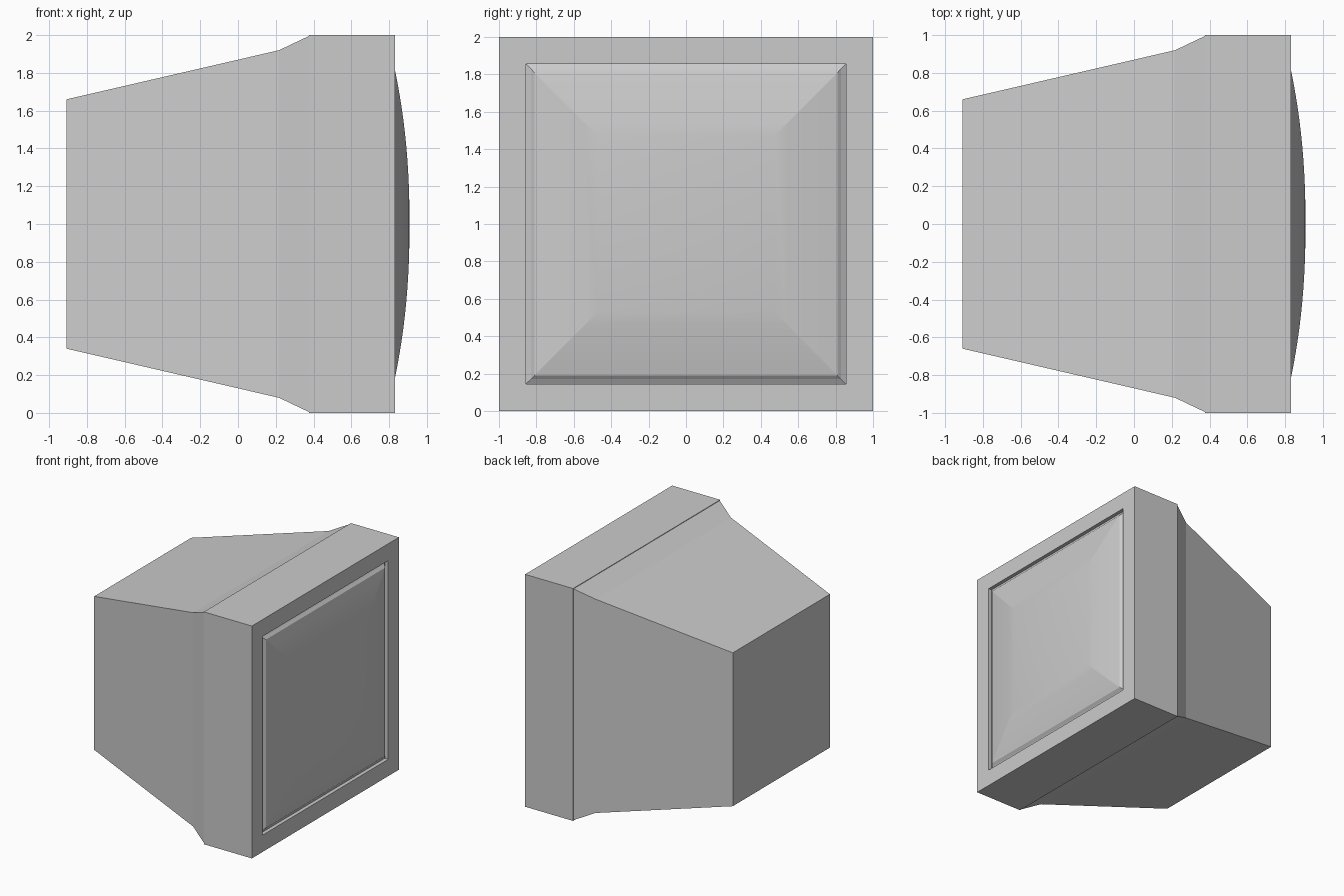
import bpy, bmesh, math

if "Cube" in bpy.data.objects:
    bpy.data.objects.remove(bpy.data.objects["Cube"])


def square_loft(name, profile, cap_start=False, cap_end=False):
    """Skin square rings given as (x, half width), centred on z = 1."""
    bm = bmesh.new()
    rings = []
    for x, h in profile:
        corners = ((-h, -h), (h, -h), (h, h), (-h, h))
        rings.append([bm.verts.new((x, y, 1 + z)) for y, z in corners])
    for a, b in zip(rings, rings[1:]):
        for i in range(4):
            j = (i + 1) % 4
            bm.faces.new((a[i], a[j], b[j], b[i]))
    if cap_start:
        bm.faces.new(rings[0][::-1])
    if cap_end:
        bm.faces.new(rings[-1])
    bm.normal_update()
    mesh = bpy.data.meshes.new(name)
    bm.to_mesh(mesh)
    bm.free()
    obj = bpy.data.objects.new(name, mesh)
    bpy.context.collection.objects.link(obj)
    return obj


# Housing: tapered back, step, straight front and shallow screen recess
square_loft("monitor_housing",
            [(-0.908, 0.66), (0.217, 0.92), (0.375, 0.995), (0.375, 1.0),
             (0.832, 1.0), (0.832, 0.855), (0.80, 0.855)],
            cap_start=True)

# Bulging screen: square rings following a gentle curve
rim = [(0.80, 0.855), (0.815, 0.83)]
steps = 12
dome = [(0.832 + 0.076 * (1 - (1 - i / steps) ** 2.2), 0.81 * (1 - i / steps))
        for i in range(steps)]
screen = square_loft("screen", rim + dome, cap_end=True)

# Smooth along the bulge, crisp along the corner diagonals
bpy.ops.object.select_all(action='DESELECT')
screen.select_set(True)
bpy.context.view_layer.objects.active = screen
bpy.ops.object.shade_smooth_by_angle(angle=math.radians(8))
